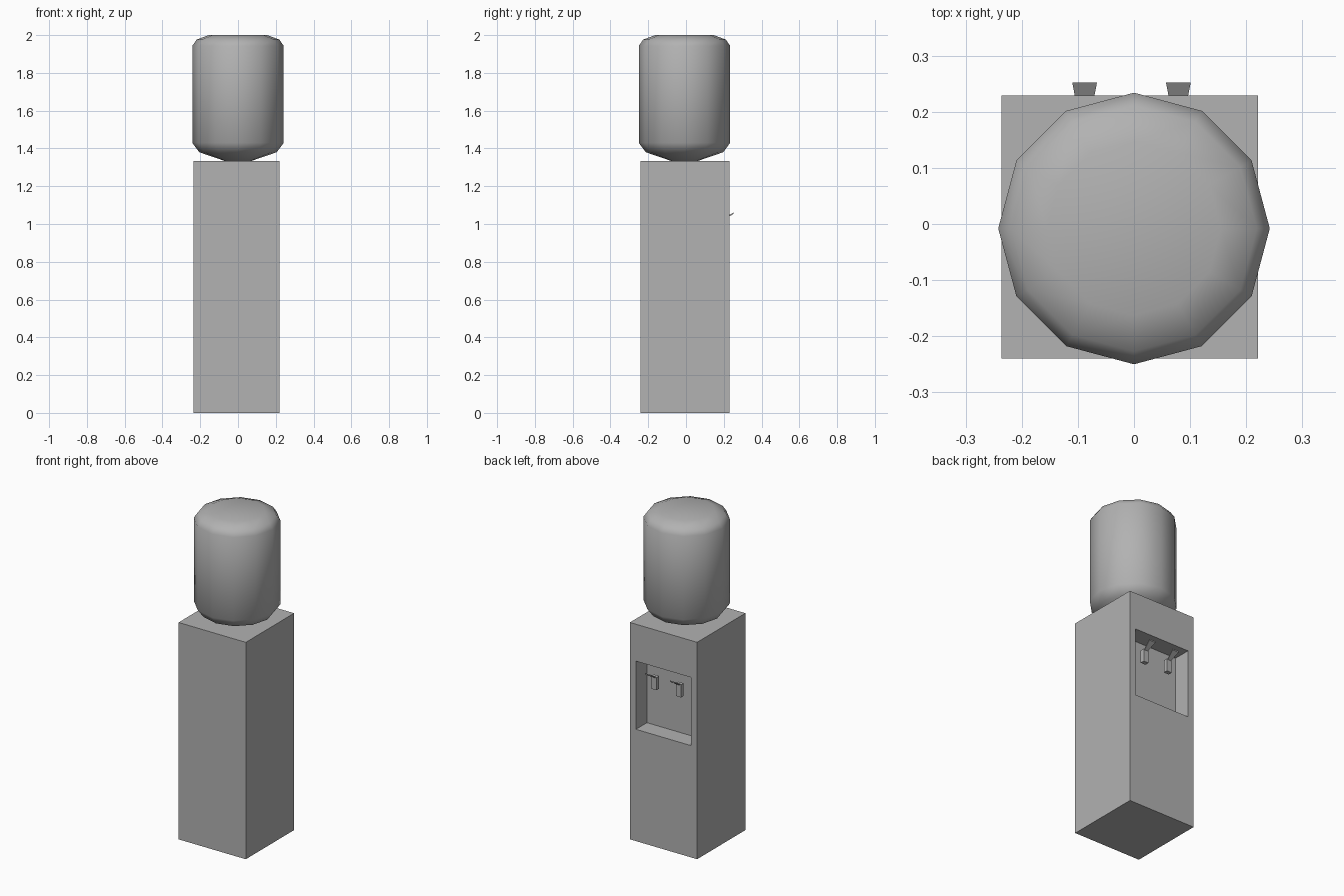
import bpy, bmesh, math

if "Cube" in bpy.data.objects:
    bpy.data.objects.remove(bpy.data.objects["Cube"])

# Mid grey for every part
grey = bpy.data.materials.new("mid_grey")
grey.diffuse_color = (0.445, 0.445, 0.445, 1)
grey.use_nodes = True
grey.node_tree.nodes["Principled BSDF"].inputs["Base Color"].default_value = grey.diffuse_color


def finish(name, bm, smooth=False):
    bmesh.ops.recalc_face_normals(bm, faces=bm.faces[:])
    for f in bm.faces:
        f.smooth = smooth
    mesh = bpy.data.meshes.new(name)
    bm.to_mesh(mesh)
    bm.free()
    mesh.materials.append(grey)
    obj = bpy.data.objects.new(name, mesh)
    bpy.context.collection.objects.link(obj)
    return obj


def add_box(bm, x0, x1, y0, y1, z0, z1):
    verts = bmesh.ops.create_cube(bm, size=1)["verts"]
    for v in verts:
        v.co = (x1 if v.co.x > 0 else x0,
                y1 if v.co.y > 0 else y0,
                z1 if v.co.z > 0 else z0)
    return verts


# Cabinet with a dispensing recess in its +y side
bm = bmesh.new()
add_box(bm, -0.236, 0.221, -0.24, 0.229, 0, 1.333)
bm.normal_update()
face = max(bm.faces, key=lambda f: f.calc_center_median().y)
bmesh.ops.inset_individual(bm, faces=[face], thickness=0.04)
for v in face.verts:
    v.co.x = 0.18 if v.co.x > 0 else -0.196
    v.co.z = 1.106 if v.co.z > 0.7 else 0.687
bmesh.ops.inset_individual(bm, faces=[face], thickness=0)
for v in face.verts:
    v.co.y = 0.122
finish("cabinet", bm)

# Water bottle: twelve-sided turned profile (radius, height)
SIDES = 12
profile = [(0.068, 1.333), (0.205, 1.38), (0.242, 1.43),
           (0.242, 1.943), (0.219, 1.976), (0.155, 2.0)]
bm = bmesh.new()
rings = [[bm.verts.new((r * math.cos(math.tau * i / SIDES),
                        r * math.sin(math.tau * i / SIDES) - 0.008, z))
          for i in range(SIDES)] for r, z in profile]
for a, b in zip(rings, rings[1:]):
    for i in range(SIDES):
        j = (i + 1) % SIDES
        bm.faces.new((a[i], a[j], b[j], b[i]))
bm.faces.new(rings[0][::-1])
bm.faces.new(rings[-1])
finish("water_bottle", bm, smooth=True)

# Taps: hanging spout with a flared lever sloping up and outward
for name, cx in (("left_tap", -0.088), ("right_tap", 0.079)):
    bm = bmesh.new()
    add_box(bm, cx - 0.017, cx + 0.017, 0.172, 0.198, 0.947, 1.025)
    for v in add_box(bm, -1, 1, 0.185, 0.252, 0, 0.008):
        outer = v.co.y > 0.22
        half = 0.022 if outer else 0.009
        v.co.x = cx + math.copysign(half, v.co.x)
        v.co.z += 1.054 if outer else 1.012
    finish(name, bm)
